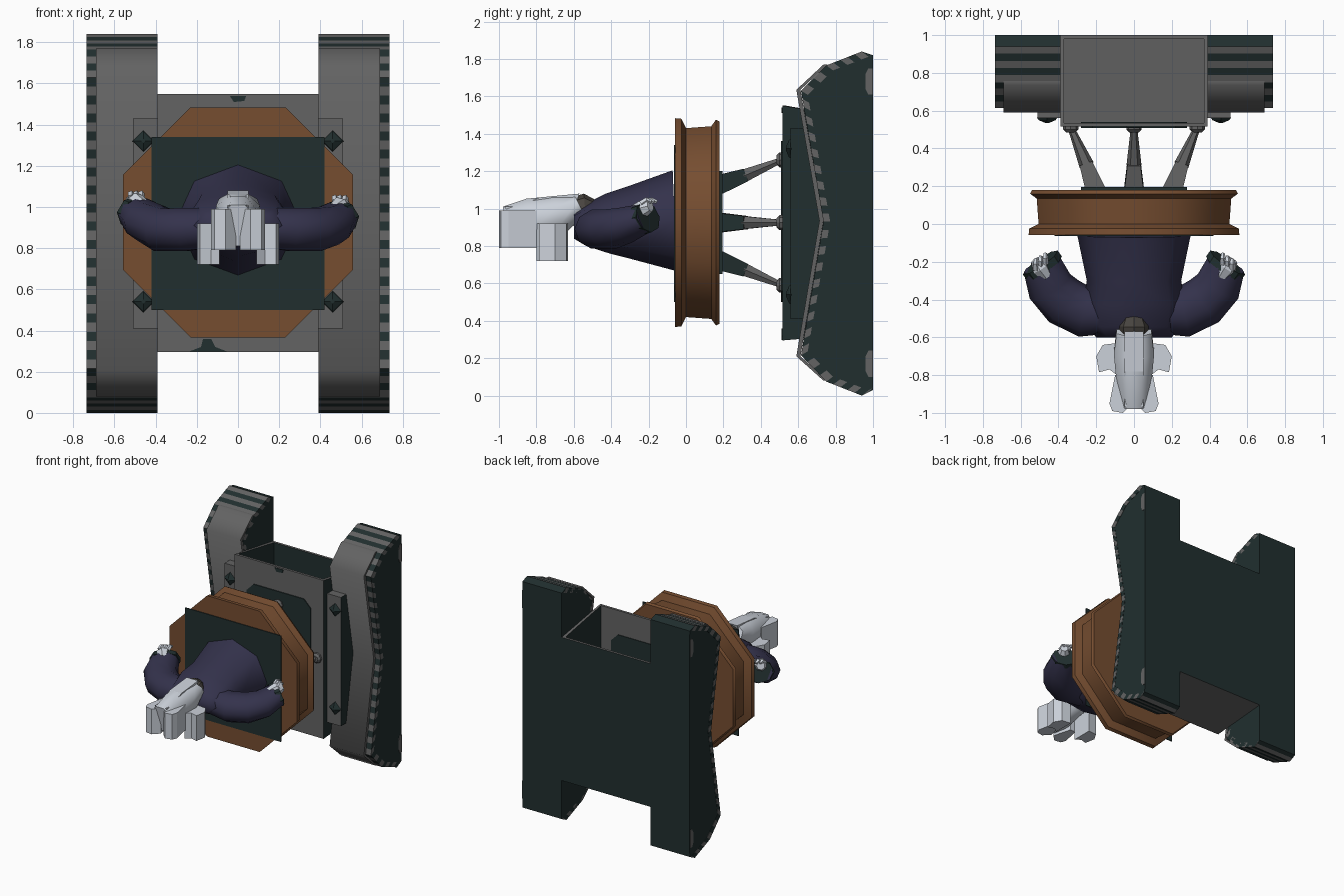
import bpy, bmesh, math
from mathutils import Vector

if "Cube" in bpy.data.objects:
    bpy.data.objects.remove(bpy.data.objects["Cube"], do_unlink=True)


def material(name, rgb):
    m = bpy.data.materials.new(name)
    m.use_nodes = True
    m.diffuse_color = (*rgb, 1)
    m.node_tree.nodes["Principled BSDF"].inputs["Base Color"].default_value = (*rgb, 1)
    return m


DARK = material("dark green metal", (0.015, 0.028, 0.028))
GREY = material("grey metal", (0.125, 0.125, 0.125))
ORANGE = material("copper orange", (0.18, 0.075, 0.03))
NAVY = material("navy cloth", (0.034, 0.032, 0.072))
WHITE = material("pale steel", (0.6, 0.64, 0.7))
BROWN = material("brown grey", (0.065, 0.058, 0.05))


def finish(name, bm, mats, rule=None, smooth=None):
    """Make the object; smooth is the angle in degrees above which edges stay sharp."""
    bmesh.ops.recalc_face_normals(bm, faces=bm.faces)
    bm.normal_update()
    for f in bm.faces:
        f.smooth = smooth is not None
        if rule:
            f.material_index = rule(f)
    if smooth is not None:
        for e in bm.edges:
            e.smooth = e.calc_face_angle(0) < math.radians(smooth)
    me = bpy.data.meshes.new(name)
    bm.to_mesh(me)
    bm.free()
    for m in mats:
        me.materials.append(m)
    ob = bpy.data.objects.new(name, me)
    bpy.context.collection.objects.link(ob)


def skin(bm, rings):
    """Join rings of points into a closed solid."""
    vs = [[bm.verts.new(p) for p in r] for r in rings]
    n = len(vs[0])
    for a, b in zip(vs, vs[1:]):
        for i in range(n):
            bm.faces.new((a[i], a[(i + 1) % n], b[(i + 1) % n], b[i]))
    bm.faces.new(vs[0])
    bm.faces.new(vs[-1])


def tube(name, path, radii, n, mat, phase=0.0, smooth=None, rule=None):
    """Solid along a path; each radius is a number or (across, up)."""
    pts = [Vector(p) for p in path]
    rings = []
    for i, p in enumerate(pts):
        t = (pts[min(i + 1, len(pts) - 1)] - pts[max(i - 1, 0)]).normalized()
        side = t.cross(Vector((0, 0, 1))).normalized()
        up = side.cross(t)
        r = radii[i]
        ra, ru = r if isinstance(r, tuple) else (r, r)
        ang = [phase + math.tau * k / n for k in range(n)]
        rings.append([p + side * ra * math.cos(a) + up * ru * math.sin(a) for a in ang])
    bm = bmesh.new()
    skin(bm, rings)
    finish(name, bm, mat if isinstance(mat, list) else [mat], rule, smooth)


PLACE = {"x": lambda p, h: (h, p[0], p[1]), "y": lambda p, h: (p[0], h, p[1]),
         "z": lambda p, h: (p[0], p[1], h)}


def prism(name, pts, lo, hi, mat, axis="x", rule=None, smooth=None):
    """Extrude a flat profile along an axis."""
    bm = bmesh.new()
    skin(bm, [[PLACE[axis](p, h) for p in pts] for h in (lo, hi)])
    finish(name, bm, mat if isinstance(mat, list) else [mat], rule, smooth)


def box(name, x, y, z, mat, rule=None):
    prism(name, [(y[0], z[0]), (y[1], z[0]), (y[1], z[1]), (y[0], z[1])], x[0], x[1], mat, rule=rule)


def dark_sides(f):
    return 1 if abs(f.normal.x) > 0.6 else 0


MID = 0.925


# Hull: open-topped bin whose top and bottom slope in towards the back
def hull_paint(f):
    front = abs(f.normal.y) > 0.5 and f.calc_center_median().y < 0.6
    return 0 if abs(f.normal.z) > 0.5 or front else 1


def hull_ring(inset, z_front, z_back):
    x, y0, y1 = 0.39 - inset, 0.515 + inset, 1 - inset
    return [(-x, y0, z_front), (x, y0, z_front), (x, y1, z_back), (-x, y1, z_back)]


bm = bmesh.new()
skin(bm, [hull_ring(0, 0.295, 0.335), hull_ring(0, 1.55, 1.47),
          hull_ring(0.02, 1.55, 1.47), hull_ring(0.02, 0.32, 0.355)])
finish("hull", bm, [GREY, DARK], hull_paint)
panel = [(-0.22, 0.5), (0.22, 0.5), (0.28, 0.56), (0.28, 1.3), (0.22, 1.36), (-0.22, 1.36),
         (-0.28, 1.3), (-0.28, 0.56)]
prism("hull_front_panel", panel, 0.508, 0.54, DARK, "y")
prism("hull_top_mark", [(-0.04, 1.54), (0.04, 1.54), (0.03, 1.515), (-0.02, 1.51)], 0.511, 0.516, DARK, "y")
prism("hull_bottom_mark", [(-0.24, 0.297), (-0.05, 0.297), (-0.11, 0.32), (-0.13, 0.36),
      (-0.17, 0.36), (-0.18, 0.32)], 0.511, 0.516, DARK, "y")

# Tracks
tread = [(1, 0.03), (0.94, 0.0), (0.75, 0.075), (0.615, 0.215), (0.735, 0.93),
         (0.615, 1.63), (0.75, 1.765), (0.94, 1.84), (1, 1.82)]
cover = [(0.735, 0.08), (0.59, 0.21), (0.713, 0.935), (0.59, 1.635), (0.735, 1.77)]


def inward(p, d):
    """Move a profile point into the track by about d."""
    return (min(p[0] + d, 1), p[1] + d * 0.8 * (MID - p[1]) / MID)


def resample(line, step):
    out = []
    for a, b in zip(line, line[1:]):
        a, b = Vector(a), Vector(b)
        n = max(1, round((b - a).length / step))
        out += [a.lerp(b, i / n) for i in range(n)]
    return out + [Vector(line[-1])]


for s, side in ((-1, "right"), (1, "left")):
    prism(side + "_track_body", [inward(p, 0.012) for p in tread], s * 0.39, s * 0.733, DARK)
    # Striped tread band, one link at a time
    bm = bmesh.new()
    line = resample(tread, 0.044)
    last = len(line) - 2
    for i, (a, b) in enumerate(zip(line, line[1:])):
        before = set(bm.faces)
        quad = [a, b, inward(b, 0.036), inward(a, 0.036)]
        skin(bm, [[(s * x, q[0], q[1]) for q in quad] for x in (0.39, 0.735)])
        for f in set(bm.faces) - before:
            f.material_index = min(i, last - i) % 2
    finish(side + "_tread", bm, [DARK, GREY])
    # Front cover following the tread
    back = [(y + 0.022, z) for y, z in reversed(cover)]
    prism(side + "_track_cover", cover + back, s * 0.39, s * 0.69, GREY, smooth=65)
    for k, z in enumerate((0.17, 1.68)):
        prism(f"{side}_track_lamp_{k}", [(0.96, z - 0.04), (0.975, z - 0.07), (0.998, z - 0.07),
              (0.998, z + 0.07), (0.975, z + 0.07), (0.96, z + 0.04)], s * 0.73, s * 0.737, GREY)
    # Bracket beside the hull with two studs
    box(side + "_bracket", (s * 0.39, s * 0.51), (0.56, 0.72), (0.41, 1.43), [GREY, DARK], dark_sides)
    for k, z in enumerate((0.54, 1.32)):
        tube(f"{side}_stud_{k}", [(s * 0.46, 0.565, z), (s * 0.46, 0.55, z), (s * 0.46, 0.535, z)],
             [0.055, 0.045, 0.01], 4, DARK)

# Struts between hull and ring
for k, (dx, dz) in enumerate(((1, 0), (0, 1), (-1, 0), (0, -1))):
    def at(r, y):
        return (dx * r, y, MID + dz * r)
    tube(f"strut_base_{k}", [at(0.2, 0.17), at(0.255, 0.32)], [0.075, 0.05], 4,
         [GREY, DARK], math.pi / 4, rule=dark_sides)
    tube(f"strut_rod_{k}", [at(0.25, 0.31), at(0.33, 0.5)], [0.04, 0.018], 6, GREY)
    tube(f"strut_foot_{k}", [at(0.335, 0.485), at(0.335, 0.5), at(0.335, 0.518)],
         [0.025, 0.04, 0.04], 8, GREY)

# Grooved eight-sided ring
profile = [(-0.058, 0.558), (-0.025, 0.555), (0.0, 0.505), (0.135, 0.515), (0.16, 0.55), (0.18, 0.54)]
tube("octagon_ring", [(0, y, MID) for y, r in profile],
     [r / math.cos(math.pi / 8) for y, r in profile], 8, ORANGE, math.pi / 8, 48)
box("ring_front_plate", (-0.42, 0.42), (-0.064, -0.057), (0.5, 1.34), DARK)
box("ring_back_plate", (-0.28, 0.28), (0.175, 0.195), (0.65, 1.2), DARK)

# Torso
tube("torso", [(0, -0.06, 0.935), (0, -0.3, 0.925), (0, -0.42, 0.92), (0, -0.54, 0.91), (0, -0.6, 0.91)],
     [(0.3, 0.27), (0.25, 0.195), (0.27, 0.16), (0.25, 0.11), (0.2, 0.07)], 8, NAVY,
     math.pi / 2, 80)

# Arms and hands
for s, side in ((-1, "right"), (1, "left")):
    lift = 0.02 if s < 0 else 0
    path = [(0.12, -0.47, 0.9), (0.26, -0.465, 0.89), (0.37, -0.41, 0.89),
            (0.445, -0.33, 0.91 + lift), (0.485, -0.22, 0.95 + lift)]
    path = [(s * x, y, z) for x, y, z in path]
    tube(side + "_arm", path, [(0.11, 0.1), (0.135, 0.11), (0.135, 0.11), (0.125, 0.1), (0.105, 0.08)],
         10, NAVY, 0, 80)
    tip = Vector(path[-1])
    aim = Vector((s * 0.55, 0.8, 0.25)).normalized()
    tube(side + "_cuff", [tip - aim * 0.02, tip + aim * 0.02], [(0.112, 0.085), (0.112, 0.085)], 8, DARK)
    hand = tip + Vector((s * 0.01, -0.01, 0.05))
    tube(side + "_palm", [hand - aim * 0.06, hand, hand + aim * 0.05], [0.035, 0.05, 0.03], 7, WHITE)
    for k in range(3):
        root = hand + Vector((s * (k - 1) * 0.025, 0.02 - k * 0.015, 0.025))
        tube(f"{side}_finger_{k}", [root, root + Vector((0, 0.03, 0.02)), root + Vector((0, 0.055, 0.01))],
             [0.018, 0.016, 0.01], 5, WHITE)

# Neck
tube("neck", [(0, -0.48, 0.99), (0, -0.54, 1.0), (0, -0.62, 0.98)], [0.05, 0.08, 0.075], 8, BROWN)

# Head: central shell with crest, cheek guards and front flaps
tube("head_shell", [(0, -0.57, 1.02), (0, -0.68, 0.965), (0, -0.83, 0.935), (0, -0.96, 0.91)],
     [(0.1, 0.06), (0.115, 0.115), (0.1, 0.13), (0.09, 0.11)], 8, WHITE, math.pi / 8, 60)
prism("head_crest", [(-0.97, 1.01), (-0.9, 1.01), (-0.78, 1.06), (-0.57, 1.08), (-0.61, 0.96),
      (-0.9, 0.9)], -0.05, 0.05, WHITE)
for s, side in ((-1, "right"), (1, "left")):
    flap = [(0.01, -0.95), (0.06, -1.0), (0.115, -0.99), (0.13, -0.95), (0.1, -0.8), (0.05, -0.8)]
    prism(side + "_head_flap", [(s * x, y) for x, y in flap], 0.79, 0.99, WHITE, "z")
    cheek = [(0.09, -0.8), (0.13, -0.77), (0.185, -0.785), (0.2, -0.7), (0.165, -0.64), (0.09, -0.63)]
    prism(side + "_cheek_guard", [(s * x, y) for x, y in cheek], 0.72, 0.92, WHITE, "z")
